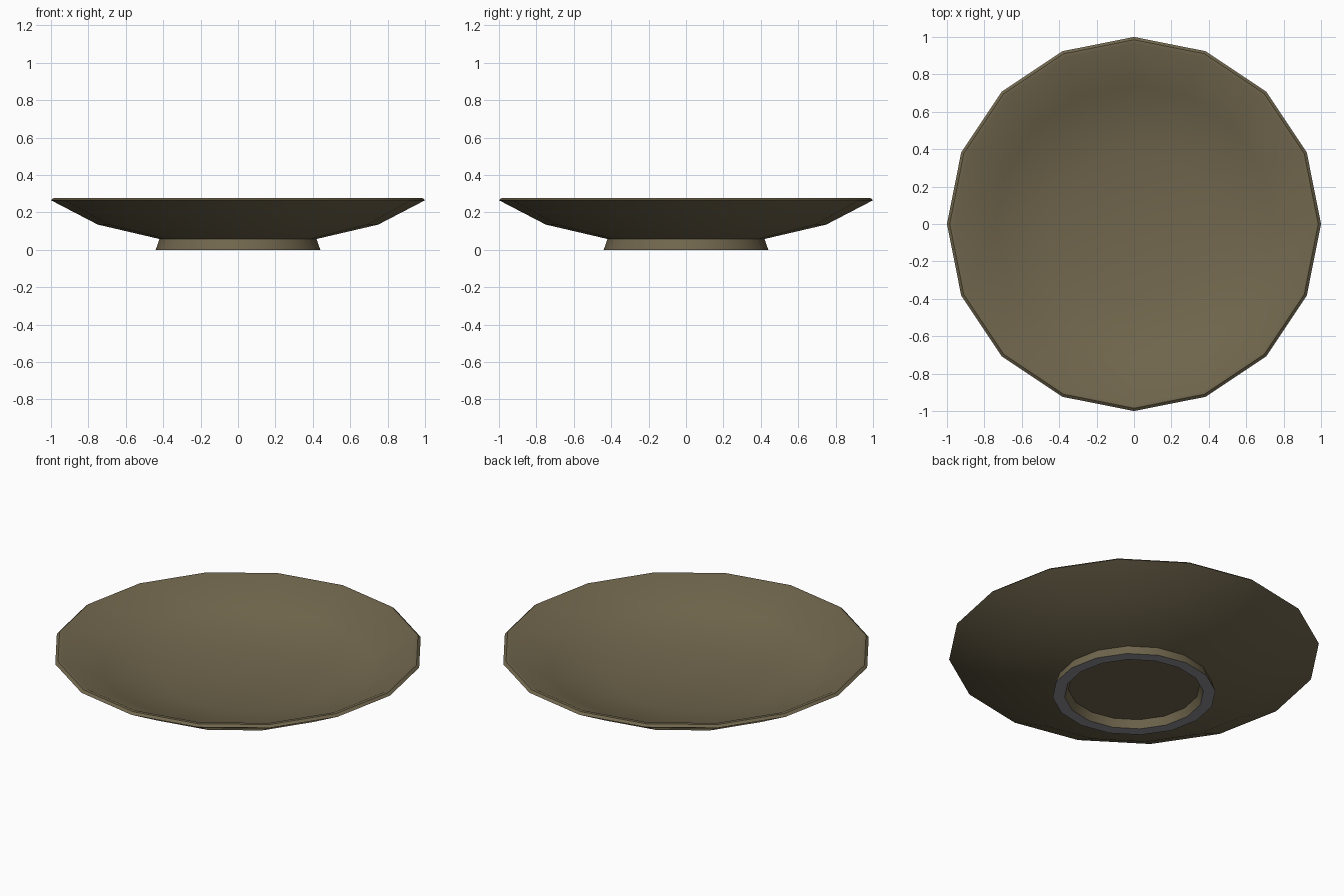
import bpy, bmesh, math

if "Cube" in bpy.data.objects:
    bpy.data.objects.remove(bpy.data.objects["Cube"])

SIDES = 16

def material(name, rgb):
    m = bpy.data.materials.new(name)
    m.diffuse_color = (*rgb, 1)
    m.use_nodes = True
    m.node_tree.nodes["Principled BSDF"].inputs["Base Color"].default_value = m.diffuse_color
    return m

glaze = material("olive glaze", (0.165, 0.135, 0.075))
clay = material("bare grey clay", (0.28, 0.285, 0.31))

# Closed profile (radius, height): well, rim, underside, foot ring, recess
profile = [(0, 0.085), (0.40, 0.095), (0.74, 0.165), (0.965, 0.278), (0.985, 0.278),
           (1.0, 0.265), (0.75, 0.135), (0.42, 0.058), (0.44, 0.0),
           (0.375, 0.0), (0.355, 0.045), (0, 0.045)]

bm = bmesh.new()
rings = []
for r, z in profile:
    if r == 0:
        rings.append([bm.verts.new((0, 0, z))] * SIDES)
    else:
        rings.append([bm.verts.new((r * math.cos(2 * math.pi * i / SIDES),
                                    r * math.sin(2 * math.pi * i / SIDES), z))
                      for i in range(SIDES)])
for a, b in zip(rings, rings[1:]):
    for i in range(SIDES):
        j = (i + 1) % SIDES
        quad = list(dict.fromkeys((a[i], b[i], b[j], a[j])))
        face = bm.faces.new(quad)
        # Unglazed clay where the foot touches the table
        if all(v.co.z < 0.001 for v in quad):
            face.material_index = 1
bmesh.ops.recalc_face_normals(bm, faces=bm.faces)

mesh = bpy.data.meshes.new("plate")
bm.to_mesh(mesh)
bm.free()
mesh.materials.append(glaze)
mesh.materials.append(clay)
plate = bpy.data.objects.new("plate", mesh)
bpy.context.collection.objects.link(plate)

# Smooth shading with crisp rim and foot edges
bpy.context.view_layer.objects.active = plate
plate.select_set(True)
bpy.ops.object.shade_smooth_by_angle(angle=math.radians(40))
